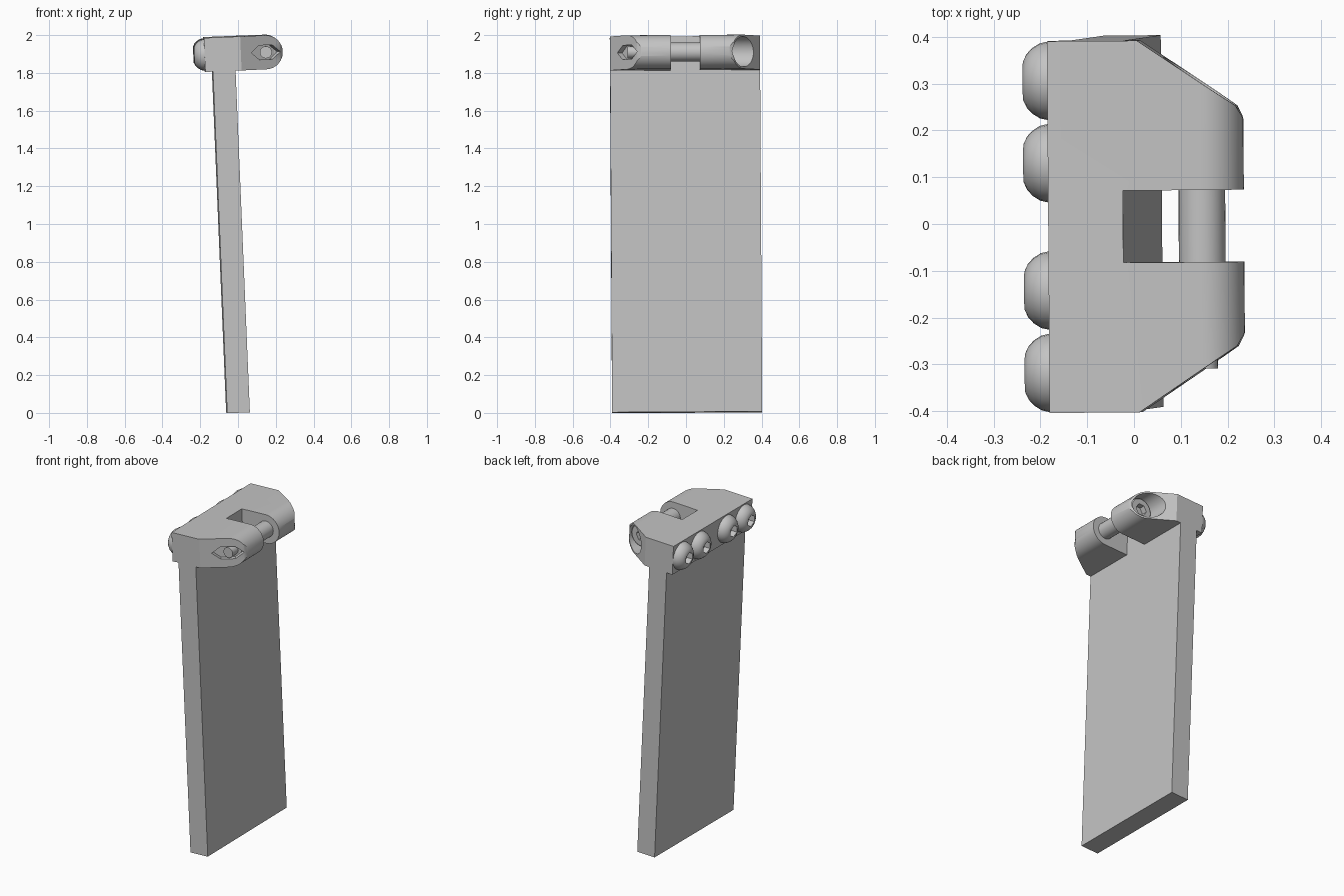
import bpy, bmesh, math
from mathutils import Matrix, Vector

if "Cube" in bpy.data.objects:
    bpy.data.objects.remove(bpy.data.objects["Cube"], do_unlink=True)

grey = bpy.data.materials.new("plain_grey")
grey.use_nodes = True
COLOUR = (0.55, 0.55, 0.55, 1)
grey.diffuse_color = COLOUR
grey.node_tree.nodes["Principled BSDF"].inputs["Base Color"].default_value = COLOUR

# The whole assembly leans slightly
LEAN = (Matrix.Translation((0, 0.006, 0.003)) @ Matrix.Rotation(math.radians(0.4), 4, 'Z')
        @ Matrix.Rotation(math.radians(-2.4), 4, 'Y') @ Matrix.Rotation(math.radians(0.33), 4, 'X'))

MID_Z = 1.90        # centre height of the hinge block
HALF = 0.09         # half its height
PIN_X = 0.225       # hinge pin axis


def finish(bm, name):
    bmesh.ops.recalc_face_normals(bm, faces=bm.faces)
    mesh = bpy.data.meshes.new(name)
    bm.to_mesh(mesh)
    bm.free()
    mesh.materials.append(grey)
    obj = bpy.data.objects.new(name, mesh)
    bpy.context.collection.objects.link(obj)
    return obj


def prism(name, points, vec):
    """Extrude a closed outline of 3D points along a vector."""
    bm = bmesh.new()
    face = bm.faces.new([bm.verts.new(p) for p in points])
    ext = bmesh.ops.extrude_face_region(bm, geom=[face])
    bmesh.ops.translate(bm, vec=vec, verts=[v for v in ext["geom"] if isinstance(v, bmesh.types.BMVert)])
    return finish(bm, name)


def lathe(name, profile, matrix, sides=24):
    """Turn (radius, height, is_hex) rings about local z, with capped ends."""
    bm = bmesh.new()
    rings = []
    for r, h, is_hex in profile:
        ring = []
        for i in range(sides):
            a = 2 * math.pi * i / sides
            rad = r
            if is_hex:
                rad = r * math.cos(math.pi / 6) / math.cos(a % (math.pi / 3) - math.pi / 6)
            ring.append(bm.verts.new((rad * math.cos(a), rad * math.sin(a), h)))
        rings.append(ring)
    for lo, hi in zip(rings, rings[1:]):
        for i in range(sides):
            j = (i + 1) % sides
            bm.faces.new((lo[i], lo[j], hi[j], hi[i]))
    bm.faces.new(rings[0][::-1])
    bm.faces.new(rings[-1])
    bm.transform(matrix)
    return finish(bm, name)


def boolean(target, cutter, operation):
    mod = target.modifiers.new("cut", 'BOOLEAN')
    mod.operation = operation
    mod.solver = 'EXACT'
    mod.object = cutter
    bpy.context.view_layer.objects.active = target
    bpy.ops.object.modifier_apply(modifier=mod.name)
    bpy.data.objects.remove(cutter, do_unlink=True)


# Long flat leaf
leaf = prism("leaf_plate", [(-0.06, -0.397, 0), (0.06, -0.397, 0), (0.06, 0.397, 0), (-0.06, 0.397, 0)],
             (0, 0, MID_Z - HALF + 0.001))

# Hinge block: rounded side profile crossed with a slotted, chamfered plan
side = [(-0.10, -0.5, MID_Z + HALF), (-0.10, -0.5, MID_Z - HALF)]
for i in range(25):
    a = -math.pi / 2 + math.pi * i / 24
    side.append((PIN_X + HALF * math.cos(a), -0.5, MID_Z + HALF * math.sin(a)))
block = prism("hinge_block", side, (0, 1, 0))

half_plan = [(-0.10, 0.397), (0.092, 0.397), (0.30, 0.257), (0.312, 0.235), (0.33, 0.19), (0.33, 0.077), (0.06, 0.077)]
plan = half_plan + [(x, -y) for x, y in reversed(half_plan)]
boolean(block, prism("plan_cutter", [(x, y, 1.7) for x, y in plan], (0, 0, 0.4)), 'INTERSECT')

# Round counterbore in the rear arm
ALONG_Y = Matrix.Translation((PIN_X, 0, MID_Z)) @ Matrix.Rotation(-math.pi / 2, 4, 'X')
boolean(block, lathe("bore_cutter", [(0.08, 0.19, False), (0.08, 0.5, False)], ALONG_Y, 48), 'DIFFERENCE')

# Shallow stretched six-sided pocket in the front arm's slanted face
slope = Vector((0.208, 0.14, 0)).normalized()
inward = Vector((-slope.y, slope.x, 0))
centre = Vector((PIN_X, -0.307, MID_Z)) - inward * 0.05
pocket = [centre + slope * u + Vector((0, 0, w)) for u, w in
          [(-0.093, 0), (-0.042, 0.038), (0.042, 0.038), (0.093, 0), (0.042, -0.038), (-0.042, -0.038)]]
boolean(block, prism("pocket_cutter", pocket, inward * 0.08), 'DIFFERENCE')

# Hinge pin with a socket head
pin = lathe("hinge_pin", [(0.032, -0.305, False), (0.032, -0.24, False), (0.05, -0.24, False),
                          (0.05, 0.185, False), (0.073, 0.185, False), (0.073, 0.235, False),
                          (0.068, 0.24, False), (0.038, 0.24, True), (0.038, 0.205, True)], ALONG_Y)

# Four domed socket screws on the outer face
dome = [(0.084, -0.01, False), (0.084, 0.002, False), (0.080, 0.02, False), (0.070, 0.036, False),
        (0.057, 0.048, False), (0.042, 0.055, False), (0.036, 0.055, True), (0.036, 0.018, True)]
screws = []
for n, y in enumerate((-0.312, -0.136, 0.136, 0.312)):
    place = Matrix.Translation((-0.10, y, MID_Z)) @ Matrix.Rotation(-math.pi / 2, 4, 'Y')
    screws.append(lathe(f"domed_screw_{n + 1}", dome, place))

# Lean everything and shade the round parts smoothly
for obj in [leaf, block, pin] + screws:
    obj.data.transform(LEAN)
    bpy.ops.object.select_all(action='DESELECT')
    obj.select_set(True)
    bpy.context.view_layer.objects.active = obj
    bpy.ops.object.shade_smooth_by_angle(angle=math.radians(28))
